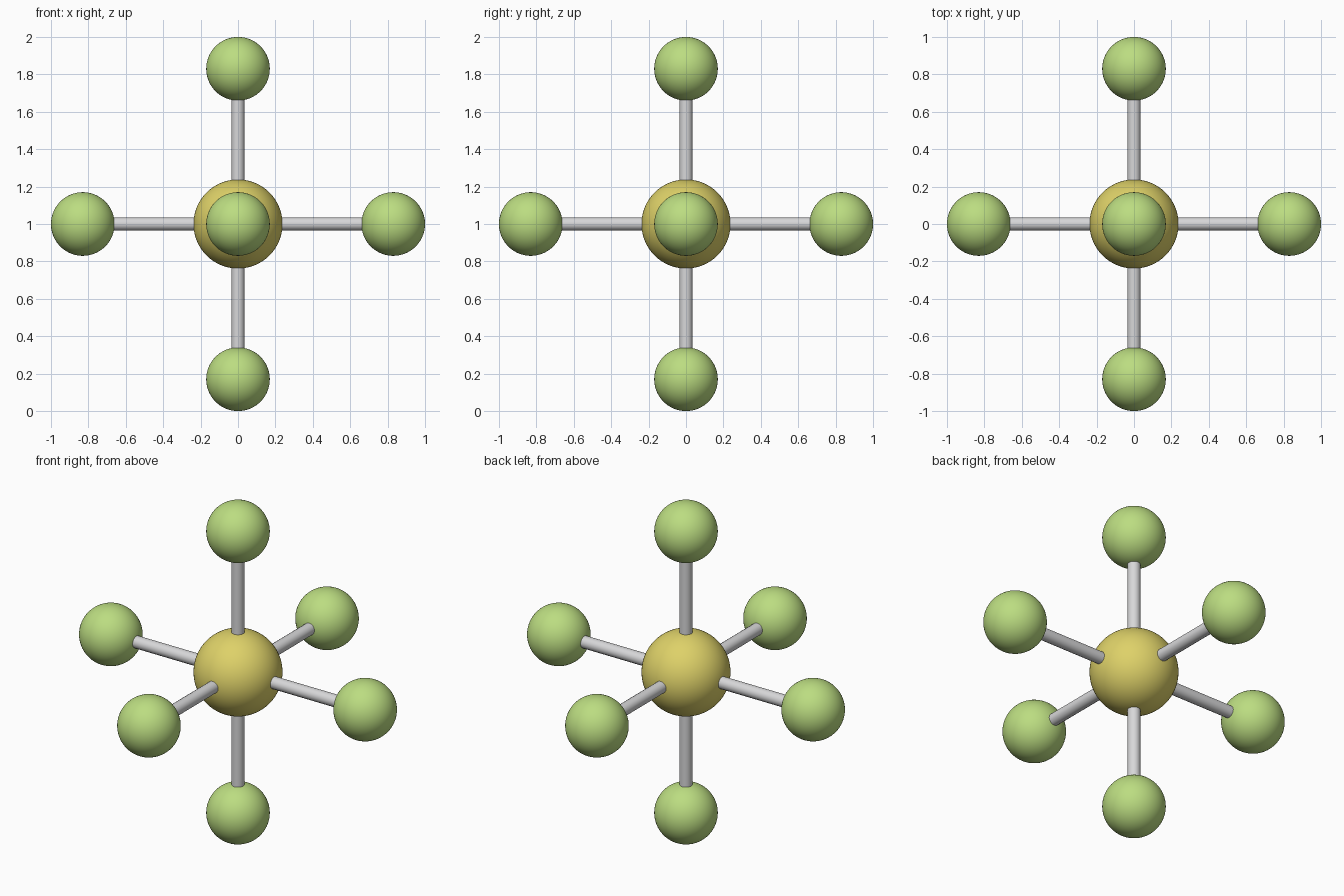
import bpy
from mathutils import Vector

CENTRE = Vector((0, 0, 1))
REACH = 0.83

cube = bpy.data.objects.get("Cube")
if cube:
    bpy.data.objects.remove(cube, do_unlink=True)


def material(name, rgb):
    mat = bpy.data.materials.new(name)
    mat.use_nodes = True
    colour = (*rgb, 1)
    mat.diffuse_color = colour
    mat.node_tree.nodes["Principled BSDF"].inputs["Base Color"].default_value = colour
    return mat


yellow = material("mustard yellow", (0.73, 0.64, 0.14))
green = material("light green", (0.50, 0.72, 0.22))
grey = material("light grey", (0.68, 0.68, 0.69))


def finish(name, mat):
    obj = bpy.context.object
    obj.name = name
    obj.data.materials.append(mat)
    bpy.ops.object.shade_smooth_by_angle()


def ball(name, radius, location, mat):
    bpy.ops.mesh.primitive_ico_sphere_add(subdivisions=5, radius=radius, location=location)
    finish(name, mat)


def rod(name, direction, mat):
    # Runs from the central ball to the middle of an outer ball
    bpy.ops.mesh.primitive_cylinder_add(
        vertices=16, radius=0.035, depth=REACH,
        location=CENTRE + direction * REACH / 2,
        rotation=direction.to_track_quat("Z", "Y").to_euler())
    finish(name, mat)


# Central ball
ball("central_ball", 0.238, CENTRE, yellow)

# Six outer balls, each on its own rod
directions = {
    "left": (1, 0, 0), "right": (-1, 0, 0),
    "back": (0, 1, 0), "front": (0, -1, 0),
    "top": (0, 0, 1), "bottom": (0, 0, -1),
}
for side, axis in directions.items():
    direction = Vector(axis)
    rod(side + "_rod", direction, grey)
    ball(side + "_ball", 0.17, CENTRE + direction * REACH, green)
